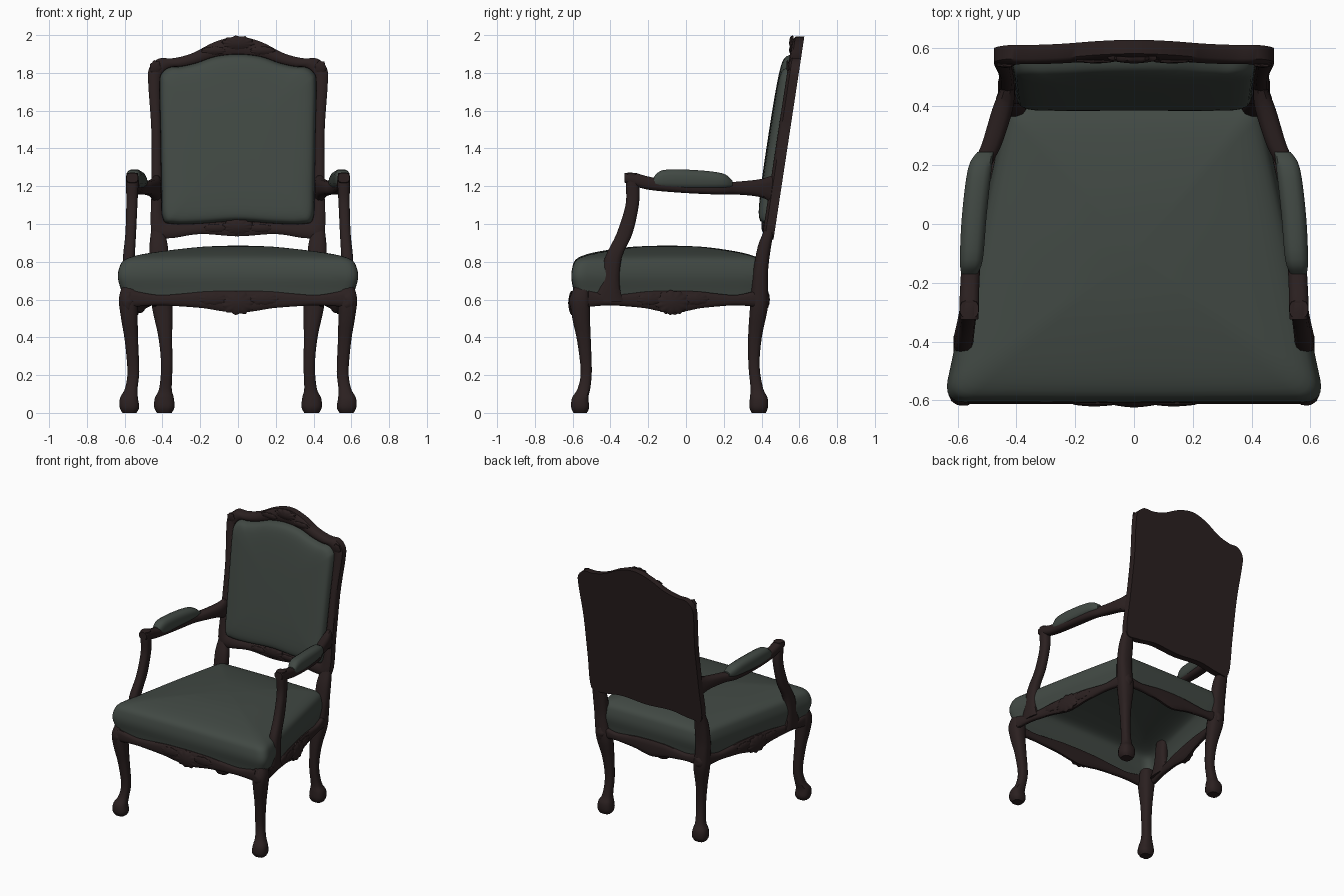
import bpy, bmesh, math
from mathutils import Vector

if "Cube" in bpy.data.objects:
    bpy.data.objects.remove(bpy.data.objects["Cube"])

def material(name, rgb):
    m = bpy.data.materials.new(name)
    m.diffuse_color = (*rgb, 1)
    m.use_nodes = True
    m.node_tree.nodes["Principled BSDF"].inputs["Base Color"].default_value = m.diffuse_color
    return m

WOOD = material("dark wood", (0.024, 0.0145, 0.0145))
CLOTH = material("grey green cloth", (0.053, 0.066, 0.057))
X, Y, Z = Vector((1, 0, 0)), Vector((0, 1, 0)), Vector((0, 0, 1))

def spline(pts, k=4, closed=False):
    """Catmull-Rom through tuples of any length."""
    n, out = len(pts), []
    for i in range(n if closed else n - 1):
        if closed:
            a, b, c, d = (pts[(i + j) % n] for j in (-1, 0, 1, 2))
        else:
            a, b, c, d = (pts[min(max(i + j, 0), n - 1)] for j in (-1, 0, 1, 2))
        for s in range(k):
            t = s / k
            out.append(tuple(0.5 * (2*q + (r-p)*t + (2*p - 5*q + 4*r - w)*t*t + (3*q - p - 3*r + w)*t**3)
                             for p, q, r, w in zip(a, b, c, d)))
    return out if closed else out + [tuple(pts[-1])]

def loft(name, rings, mat, cap_start=True):
    """Skin a list of equal-length point loops and cap the ends."""
    bm = bmesh.new()
    loops = [[bm.verts.new(p) for p in ring] for ring in rings]
    n = len(loops[0])
    for a, b in zip(loops, loops[1:]):
        for i in range(n):
            bm.faces.new((a[i], a[(i+1) % n], b[(i+1) % n], b[i]))
    if cap_start:
        bm.faces.new(loops[0])
    bm.faces.new(loops[-1])
    bmesh.ops.recalc_face_normals(bm, faces=bm.faces)
    me = bpy.data.meshes.new(name)
    bm.to_mesh(me)
    bm.free()
    me.materials.append(mat)
    ob = bpy.data.objects.new(name, me)
    bpy.context.collection.objects.link(ob)
    return ob

def limb(name, stations, u, v, mat=WOOD, side=1, n=12, power=0.7):
    """Rounded-square section swept through (x, y, z, half u, half v)."""
    rings = []
    for x, y, z, a, b in spline(stations):
        ring = []
        for i in range(n):
            t = 2 * math.pi * (i + 0.5) / n
            c, s = math.cos(t), math.sin(t)
            p = Vector((x, y, z)) + u * a * math.copysign(abs(c)**power, c) + v * b * math.copysign(abs(s)**power, s)
            ring.append((p.x * side, p.y, p.z))
        rings.append(ring)
    return loft(name, rings, mat)

def carving(name, loc, normal, w, h, d=0.018, flutes=11):
    """Shallow fluted shell with a low boss, facing along normal."""
    nrm = Vector(normal).normalized()
    u = Z.cross(nrm).normalized()
    v = nrm.cross(u)
    rings = []
    for r, depth, ripple in ((1, -0.5, .08), (1, 0.1, .08), (.85, .5, .08), (.6, .75, .05),
                             (.4, .9, 0), (.2, 1.0, 0), (.03, 1.03, 0)):
        ring = []
        for i in range(flutes * 4):
            t = 2 * math.pi * i / (flutes * 4)
            q = r * (1 + ripple * math.cos(flutes * t))
            ring.append(Vector(loc) + u * w * q * math.cos(t) + v * h * q * math.sin(t) + nrm * d * depth)
        rings.append(ring)
    return loft(name, rings, WOOD)

def dome(outline, centre, profile, radius):
    """Scale a 2D outline inward, blending to a circle; yields (points, level)."""
    c = Vector(centre)
    for s, level in profile:
        pts = []
        for p in outline:
            w = Vector(p) - c
            k = max(0, min(1, 0.9 * (1 - s)))
            pts.append(c + s * w.lerp(w.normalized() * radius, k))
        yield pts, level

# Seat cushion: rounded trapezoid, domed on top, hollow underneath
corners = [Vector(p) for p in ((-.650, -.607), (.650, -.607), (.432, .415), (-.432, .415))]
plan = []
for i, p in enumerate(corners):
    r = .08 if i < 2 else .04
    a = p + (corners[i-1] - p).normalized() * r
    b = p + (corners[(i+1) % 4] - p).normalized() * r
    plan += [(1-t)**2 * a + 2*t*(1-t) * p + t*t * b for t in (j / 6 for j in range(7))]
    q, r2 = corners[(i+1) % 4], (.08 if i in (0, 3) else .04)
    end = q + (p - q).normalized() * r2
    plan += [b.lerp(end, j / 10) for j in range(1, 10)]
seat_profile = spline([(.965, .59), (.98, .65), (1, .715), (.99, .77), (.955, .812), (.84, .840),
                       (.62, .863), (.35, .880), (.02, .886)], 3)
loft("seat_cushion", [[(p.x, p.y, z) for p in pts] for pts, z in dome(plan, (0, -.1), seat_profile, .5)],
     CLOTH, cap_start=False)

# Back: leaning frame with solid rear, serpentine crest and padded panel
def back_y(z):
    return 0.43 + 0.152 * (z - 0.7)

def mirrored(half):
    return spline(half + [(-x, z) for x, z in reversed(half[1:-1])], 5, closed=True)

outer = mirrored([(0, .935), (.2, .947), (.36, .925), (.455, .945), (.458, 1.2), (.459, 1.5), (.475, 1.74),
                  (.470, 1.825), (.42, 1.875), (.34, 1.878), (.24, 1.905), (.12, 1.965), (0, 1.992)])
inner = mirrored([(0, 1.015), (.2, 1.002), (.34, 1.0), (.398, 1.03), (.405, 1.2), (.41, 1.5), (.415, 1.74),
                  (.402, 1.80), (.36, 1.83), (.30, 1.835), (.22, 1.853), (.12, 1.887), (0, 1.90)])
rings = []
for t, depth in ((0, 0), (0, .047), (.15, .056), (.5, .062), (.85, .058), (1, .05), (1.05, .02)):
    ring = []
    for a, b in zip(outer, inner):
        x, z = a[0] + (b[0] - a[0]) * t, a[1] + (b[1] - a[1]) * t
        ring.append((x, back_y(z) - depth, z))
    rings.append(ring)
loft("back_frame", rings, WOOD)
pad_profile = spline([(1, .03), (.985, .068), (.94, .092), (.8, .104), (.45, .110), (.02, .111)], 3)
loft("back_upholstery", [[(p.x, back_y(p.y) - d, p.y) for p in pts]
                         for pts, d in dome(inner, (0, 1.44), pad_profile, .42)], CLOTH)

# Seat rails: serpentine boards between the legs
def rail(name, p0, p1, thick, side=1):
    half = [(0, .605, .045), (.12, .597, .028), (.22, .597, .033), (.34, .598, .045), (.42, .592, .054)]
    prof = half + [(.5, .588, .060)] + [(1 - t, z, h) for t, z, h in reversed(half)]
    a, b = Vector(p0), Vector(p1)
    d = (b - a).normalized()
    st = [(*a.lerp(b, t), z, thick, h) for t, z, h in prof]
    limb(name, st, Vector((d.y, -d.x, 0)), Z, WOOD, side)

rail("front_rail", (-.565, -.592), (.565, -.592), .020)
rail("back_rail", (-.40, .403), (.40, .403), .020)

for side, tag in ((1, "right"), (-1, "left")):
    rail("side_rail_" + tag, (.606, -.52), (.436, .38), .020, side)
    # Cabriole front leg
    limb("front_leg_" + tag, [
        (.575, -.56, 0, .038, .036), (.575, -.56, .03, .053, .049), (.577, -.56, .08, .048, .044),
        (.565, -.54, .13, .034, .034), (.554, -.528, .22, .032, .030), (.564, -.54, .38, .036, .037),
        (.575, -.555, .50, .045, .048), (.58, -.56, .60, .052, .054), (.575, -.55, .67, .04, .04)],
        X, Y, WOOD, side)
    # Back leg running up into the back stile
    limb("back_leg_" + tag, [
        (.39, .385, 0, .040, .038), (.39, .385, .03, .055, .050), (.39, .385, .08, .051, .048),
        (.384, .375, .13, .034, .034), (.377, .36, .25, .031, .030), (.385, .365, .40, .037, .037),
        (.40, .385, .55, .055, .048), (.412, .39, .65, .052, .045), (.418, .395, .75, .052, .040),
        (.420, .415, .88, .050, .036), (.427, .444, .98, .032, .026), (.43, .455, 1.05, .022, .018)],
        X, Y, WOOD, side)
    # Curved arm post and arm
    limb("arm_post_" + tag, [
        (.583, -.42, .59, .028, .09), (.582, -.405, .68, .032, .055), (.578, -.385, .82, .032, .046),
        (.568, -.325, .95, .029, .043), (.562, -.285, 1.10, .030, .036), (.560, -.283, 1.20, .033, .036),
        (.560, -.290, 1.27, .032, .030)], X, Y, WOOD, side)
    limb("arm_" + tag, [
        (.430, .46, 1.185, .025, .075), (.447, .39, 1.190, .036, .048), (.484, .27, 1.190, .035, .035),
        (.522, .18, 1.188, .034, .033), (.545, 0, 1.193, .035, .030), (.557, -.18, 1.213, .033, .035),
        (.560, -.27, 1.235, .034, .036), (.560, -.325, 1.245, .031, .026)], X, Z, WOOD, side)
    limb("arm_pad_" + tag, [
        (.505, .245, 1.213, .028, .018), (.524, .19, 1.228, .041, .042), (.543, .03, 1.235, .043, .053),
        (.553, -.12, 1.237, .040, .050), (.560, -.17, 1.225, .028, .026)], X, Z, CLOTH, side)
    # Carved knees, side shells and frame corner leaves
    out = (side, .186, 0)
    carving("front_knee_carving_" + tag, (side * .59, -.583, .59), (side * .6, -1, 0), .042, .062, .033, 7)
    carving("back_knee_carving_" + tag, (side * .415, .41, .60), (side * .7, 1, 0), .042, .058, .030, 7)
    carving("side_rail_carving_" + tag, (side * .540, -.07, .585), out, .09, .062)
    carving("side_rail_leaf_front_" + tag, (side * .563, -.19, .602), out, .07, .030, .010, 9)
    carving("side_rail_leaf_back_" + tag, (side * .518, .05, .602), out, .07, .030, .010, 9)
    carving("front_rail_leaf_" + tag, (side * .135, -.611, .603), (0, -1, 0), .075, .030, .009, 9)
    carving("crest_leaf_" + tag, (side * .13, back_y(1.92) - .060, 1.917), (0, -1, -.15), .065, .022, .009, 9)
    carving("corner_leaf_" + tag, (side * .437, back_y(1.82) - .058, 1.825), (0, -1, -.15), .030, .040, .010, 7)
    carving("lower_back_leaf_" + tag, (side * .12, back_y(.98) - .060, .977), (0, -1, -.15), .06, .022, .009, 9)

# Central shells
carving("front_rail_carving", (0, -.605, .582), (0, -1, 0), .088, .060)
carving("crest_carving", (0, back_y(1.95) - .055, 1.953), (0, -1, -.15), .085, .041, .018)
carving("lower_back_carving", (0, back_y(.98) - .055, .982), (0, -1, -.15), .085, .045, .018)

# Smooth shading with sharp edges kept
bpy.ops.object.select_all(action='SELECT')
bpy.context.view_layer.objects.active = bpy.context.selected_objects[0]
bpy.ops.object.shade_smooth_by_angle(angle=math.radians(40))
